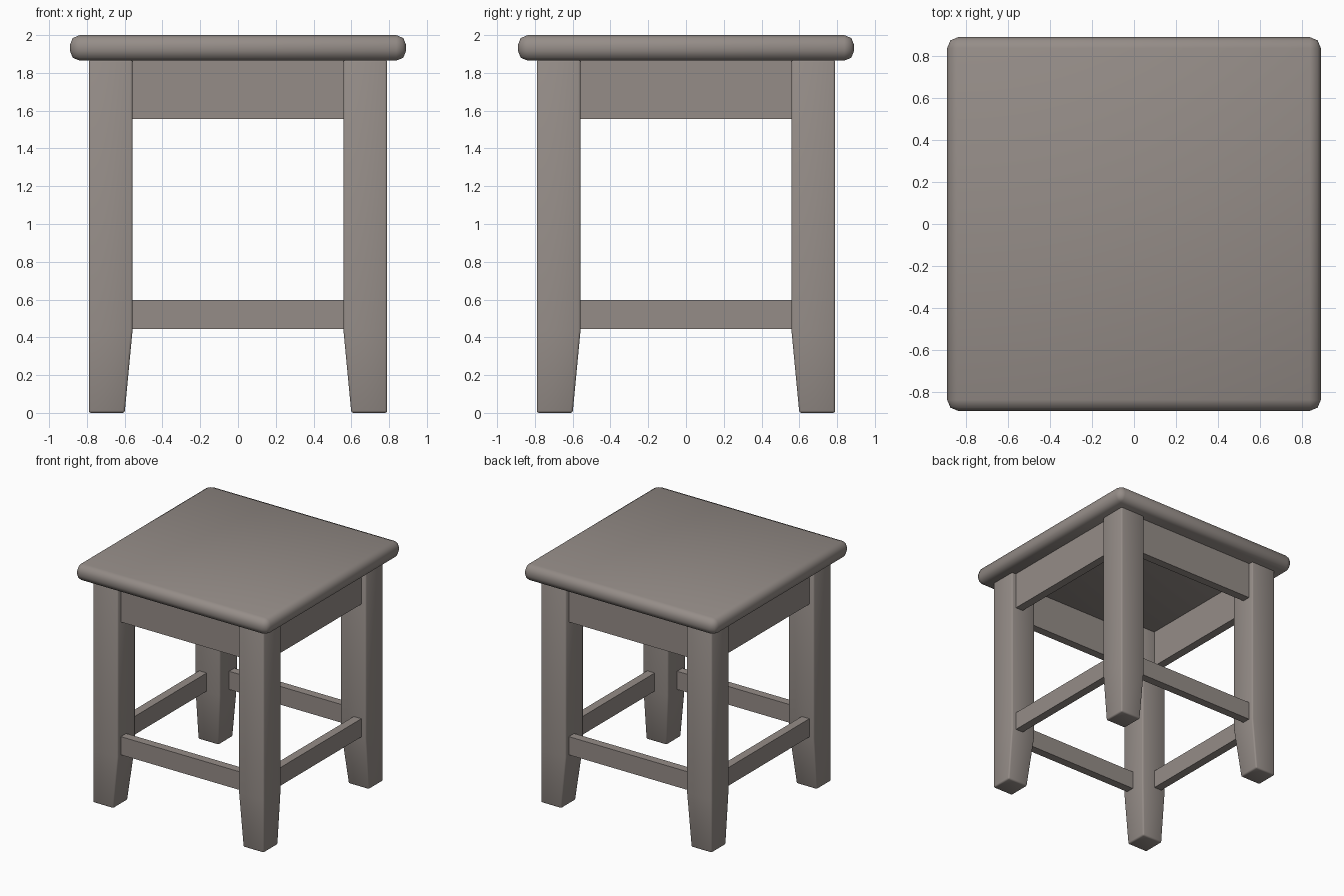
import bpy, bmesh, math

if "Cube" in bpy.data.objects:
    bpy.data.objects.remove(bpy.data.objects["Cube"])

wood = bpy.data.materials.new("grey_brown_wood")
wood.diffuse_color = (0.30, 0.265, 0.245, 1)
wood.use_nodes = True
wood.node_tree.nodes["Principled BSDF"].inputs["Base Color"].default_value = wood.diffuse_color


def make_part(name, rings, bevel, segments, angle):
    """Loft square rings (x0, x1, y0, y1, z) from bottom to top, cap and bevel."""
    bm = bmesh.new()
    loops = [[bm.verts.new(p) for p in ((x0, y0, z), (x1, y0, z), (x1, y1, z), (x0, y1, z))]
             for x0, x1, y0, y1, z in rings]
    bm.faces.new(loops[0][::-1])
    bm.faces.new(loops[-1])
    for low, high in zip(loops, loops[1:]):
        for i in range(4):
            j = (i + 1) % 4
            bm.faces.new((low[i], low[j], high[j], high[i]))
    bmesh.ops.recalc_face_normals(bm, faces=bm.faces)
    if bevel:
        edges = [e for e in bm.edges if e.calc_face_angle() > math.radians(45)]
        bmesh.ops.bevel(bm, geom=edges, offset=bevel, segments=segments,
                        profile=0.5, affect='EDGES')
    mesh = bpy.data.meshes.new(name)
    bm.to_mesh(mesh)
    bm.free()
    mesh.materials.append(wood)
    obj = bpy.data.objects.new(name, mesh)
    bpy.context.collection.objects.link(obj)
    bpy.ops.object.select_all(action='DESELECT')
    obj.select_set(True)
    bpy.context.view_layer.objects.active = obj
    bpy.ops.object.shade_smooth_by_angle(angle=math.radians(angle))
    return obj


# Seat slab with rounded edges
S = 0.89
make_part("seat", [(-S, S, -S, S, 1.865), (-S, S, -S, S, 2.0)], 0.052, 2, 60)

# Four legs with inner faces tapering toward the foot, and the rails between them
sides = ("front_right", "back_right", "back_left", "front_left")
rail_sides = ("front", "right", "back", "left")
for i in range(4):
    turn = i * math.pi / 2
    parts = [
        make_part("leg_" + sides[i], [
            (0.60, 0.79, -0.79, -0.60, 0.0),
            (0.558, 0.79, -0.79, -0.558, 0.44),
            (0.558, 0.79, -0.79, -0.558, 1.87)], 0.012, 2, 60),
        make_part("apron_" + rail_sides[i], [
            (-0.565, 0.565, -0.75, -0.68, 1.555),
            (-0.565, 0.565, -0.75, -0.68, 1.87)], 0, 1, 30),
        make_part("stretcher_" + rail_sides[i], [
            (-0.565, 0.565, -0.75, -0.68, 0.445),
            (-0.565, 0.565, -0.75, -0.68, 0.597)], 0, 1, 30),
    ]
    for part in parts:
        part.rotation_euler.z = turn
